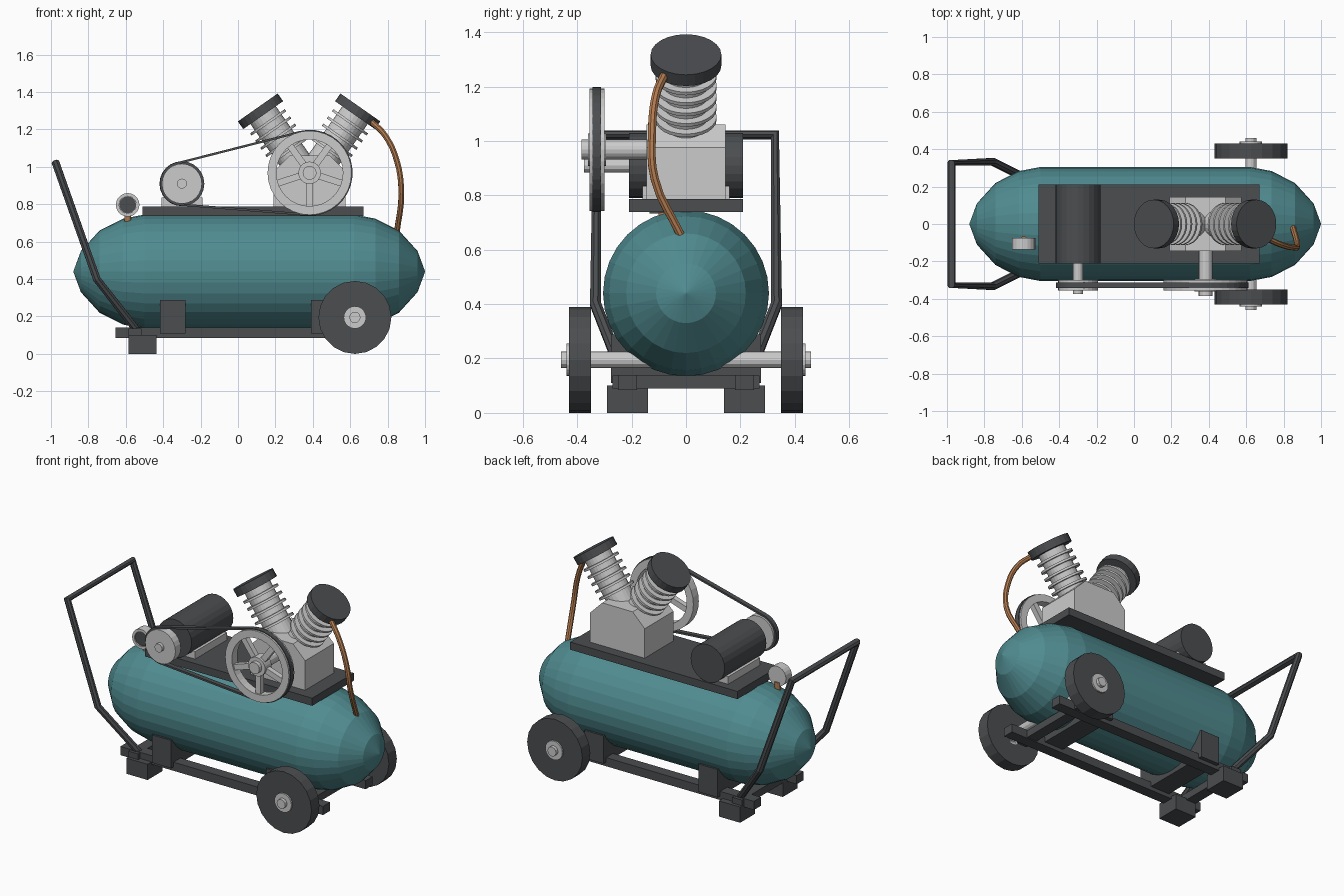
import bpy, bmesh
from math import sin, cos, pi, radians, atan2, acos, hypot
from mathutils import Vector, Matrix

if "Cube" in bpy.data.objects:
    bpy.data.objects.remove(bpy.data.objects["Cube"])


def material(name, rgb):
    m = bpy.data.materials.new(name)
    m.diffuse_color = (*rgb, 1)
    m.use_nodes = True
    m.node_tree.nodes["Principled BSDF"].inputs["Base Color"].default_value = m.diffuse_color
    return m


TEAL = material("teal_paint", (0.08, 0.26, 0.28))
DARK = material("dark_metal", (0.07, 0.075, 0.08))
COPPER = material("copper", (0.45, 0.2, 0.08))


def finish(name, bm, mat=None, matrix=Matrix()):
    bmesh.ops.remove_doubles(bm, verts=bm.verts, dist=1e-5)
    bmesh.ops.recalc_face_normals(bm, faces=bm.faces)
    me = bpy.data.meshes.new(name)
    bm.to_mesh(me)
    bm.free()
    ob = bpy.data.objects.new(name, me)
    ob.matrix_world = matrix
    bpy.context.collection.objects.link(ob)
    if mat:
        me.materials.append(mat)
    return ob


def box(name, lo, hi, mat=None, matrix=Matrix()):
    bm = bmesh.new()
    bmesh.ops.create_cube(bm, size=1)
    for v in bm.verts:
        v.co = [a + (b - a) * (c + 0.5) for a, b, c in zip(lo, hi, v.co)]
    return finish(name, bm, mat, matrix)


def skin(bm, loops, closed):
    """Join equal-length point loops with quads."""
    rows = [[bm.verts.new(p) for p in loop] for loop in loops]
    n = len(rows[0])
    for k in range(len(rows) if closed else len(rows) - 1):
        a, b = rows[k], rows[(k + 1) % len(rows)]
        for i in range(n):
            j = (i + 1) % n
            bm.faces.new((a[i], a[j], b[j], b[i]))
    return rows


def lathe(name, prof, origin, axis, mat=None, n=24, closed=False):
    """Turn a (radius, height) profile round an axis."""
    bm = bmesh.new()
    rows = skin(bm, [[(r * cos(2 * pi * i / n), r * sin(2 * pi * i / n), h) for i in range(n)]
                     for r, h in prof], closed)
    if not closed:
        bm.faces.new(rows[0])
        bm.faces.new(rows[-1])
    rot = Vector(axis).to_track_quat('Z', 'Y').to_matrix().to_4x4()
    return finish(name, bm, mat, Matrix.Translation(origin) @ rot)


def rod(name, r, a, b, mat=None, n=24):
    a, b = Vector(a), Vector(b)
    return lathe(name, [(r, 0), (r, (b - a).length)], a, b - a, mat, n)


def tube(name, pts, r, mat, smooth=False):
    cu = bpy.data.curves.new(name, 'CURVE')
    cu.dimensions = '3D'
    cu.bevel_depth, cu.bevel_resolution, cu.use_fill_caps = r, 2, True
    cu.resolution_u = 4
    sp = cu.splines.new('BEZIER')
    sp.bezier_points.add(len(pts) - 1)
    for bp, p in zip(sp.bezier_points, pts):
        bp.co = p
        bp.handle_left_type = bp.handle_right_type = 'AUTO' if smooth else 'VECTOR'
    if not smooth:
        cu.resolution_u = 1
    sp.use_smooth = False
    cu.materials.append(mat)
    ob = bpy.data.objects.new(name, cu)
    bpy.context.collection.objects.link(ob)
    return ob


# Air tank with domed ends
dome = [(0.002, 0), (0.11, 0.04), (0.22, 0.14), (0.283, 0.265), (0.305, 0.38)]
lathe("air_tank", dome + [(r, 1.88 - h) for r, h in reversed(dome)],
      (-0.88, 0, 0.44), (1, 0, 0), TEAL, 32)

# Base frame, saddles, feet
for s, side in ((-1, "front"), (1, "back")):
    y = sorted((s * 0.18, s * 0.25))
    box(side + "_rail", (-0.655, y[0], 0.085), (0.775, y[1], 0.14), DARK)
    y = sorted((s * 0.14, s * 0.29))
    box(side + "_foot", (-0.585, y[0], 0), (-0.435, y[1], 0.1), DARK)
    # Wheels with hubs
    wy = s * 0.35
    lathe(side + "_wheel", [(0.195, 0), (0.195, 0.08)], (0.625, wy, 0.195), (0, s, 0), DARK, 20)
    lathe(side + "_hub", [(0.06, 0), (0.06, 0.09)], (0.625, wy, 0.195), (0, s, 0), None, 20)
for i, x in enumerate((-0.55, 0.625)):
    box(f"cross_bar_{i}", (x - 0.035, -0.27, 0.09), (x + 0.035, 0.27, 0.137), DARK)
for i, x in enumerate((-0.348, 0.457)):
    box(f"saddle_{i}", (x - 0.068, -0.275, 0.11), (x + 0.068, 0.275, 0.288), DARK)
rod("axle", 0.03, (0.625, -0.46, 0.195), (0.625, 0.46, 0.195), None, 12)

# Push handle
half = [(-0.54, 0.225, 0.125), (-0.755, 0.333, 0.40), (-0.975, 0.327, 1.022)]
tube("push_handle", half + [(x, -y, z) for x, y, z in reversed(half)], 0.022, DARK)

# Deck and motor
box("deck_plate", (-0.51, -0.21, 0.738), (0.67, 0.21, 0.787), DARK)
MX, MZ, FX, FZ = -0.30, 0.91, 0.383, 0.968
box("motor_mount", (MX - 0.11, -0.16, 0.785), (MX + 0.11, 0.16, 0.835))
rod("motor", 0.12, (MX, -0.21, MZ), (MX, 0.21, MZ), DARK)
rod("motor_shaft", 0.027, (MX, -0.375, MZ), (MX, -0.2, MZ), None, 12)
rod("motor_pulley", 0.107, (MX, -0.355, MZ), (MX, -0.30, MZ))

# Crankcase with sloped shoulders
bm = bmesh.new()
prof = [(0.19, 0.785), (0.575, 0.785), (0.575, 0.975), (0.49, 1.06), (0.275, 1.06), (0.19, 0.975)]
rows = skin(bm, [[(x, y, z) for x, z in prof] for y in (-0.145, 0.145)], False)
for r in rows:
    bm.faces.new(r)
finish("crankcase", bm)

# Spoked flywheel
rod("crank_shaft", 0.037, (FX, -0.385, FZ), (FX, -0.14, FZ), None, 16)
rod("flywheel_hub", 0.06, (FX, -0.36, FZ), (FX, -0.295, FZ))
lathe("flywheel_rim", [(0.178, 0), (0.225, 0), (0.225, 0.055), (0.178, 0.055)],
      (FX, -0.3, FZ), (0, -1, 0), None, 32, True)
for i in range(5):
    m = Matrix.Translation((FX, -0.328, FZ)) @ Matrix.Rotation(radians(18 + 72 * i), 4, 'Y')
    box(f"flywheel_spoke_{i}", (0.04, -0.017, -0.018), (0.19, 0.017, 0.018), None, m)

# Drive belt wrapped round both pulleys
D, phi = hypot(FX - MX, FZ - MZ), atan2(FZ - MZ, FX - MX)
beta = acos((0.118 - 0.23) / D)


def belt_loop(inset, y):
    pts = []
    for cx, cz, r, a0, a1 in ((FX, FZ, 0.23, phi - beta, phi + beta),
                              (MX, MZ, 0.118, phi + beta, phi + 2 * pi - beta)):
        for k in range(19):
            a = a0 + (a1 - a0) * k / 18
            pts.append((cx + (r - inset) * cos(a), y, cz + (r - inset) * sin(a)))
    return pts


bm = bmesh.new()
skin(bm, [belt_loop(0, -0.343), belt_loop(0, -0.313),
          belt_loop(0.012, -0.313), belt_loop(0.012, -0.343)], True)
finish("drive_belt", bm, DARK)

# V pair of finned cylinders
for s, side in ((-1, "left"), (1, "right")):
    d = Vector((s * sin(radians(35)), 0, cos(radians(35))))
    o = Vector((0.38, 0, 0.926))
    rod(side + "_cylinder", 0.083, o + d * 0.08, o + d * 0.44, None, 24)
    for k in range(5):
        h = 0.186 + k * 0.047
        rod(f"{side}_fin_{k}", 0.113, o + d * h, o + d * (h + 0.014), None, 24)
    rod(side + "_head", 0.13, o + d * 0.428, o + d * 0.478, DARK, 24)

# Discharge pipe from head to tank
tube("discharge_pipe", [(0.715, -0.08, 1.24), (0.785, -0.11, 1.17), (0.85, -0.125, 1.03),
                        (0.873, -0.115, 0.86), (0.85, -0.02, 0.655)], 0.016, COPPER, True)

# Pressure gauge on a short stem
rod("gauge_stem", 0.018, (-0.59, -0.083, 0.68), (-0.59, -0.083, 0.76), COPPER, 12)
lathe("gauge_case", [(0.063, 0), (0.063, 0.06), (0.046, 0.06), (0.046, 0.05)],
      (-0.59, -0.075, 0.797), (0, -1, 0), None, 20)
rod("gauge_face", 0.045, (-0.59, -0.12, 0.797), (-0.59, -0.128, 0.797), DARK, 20)
